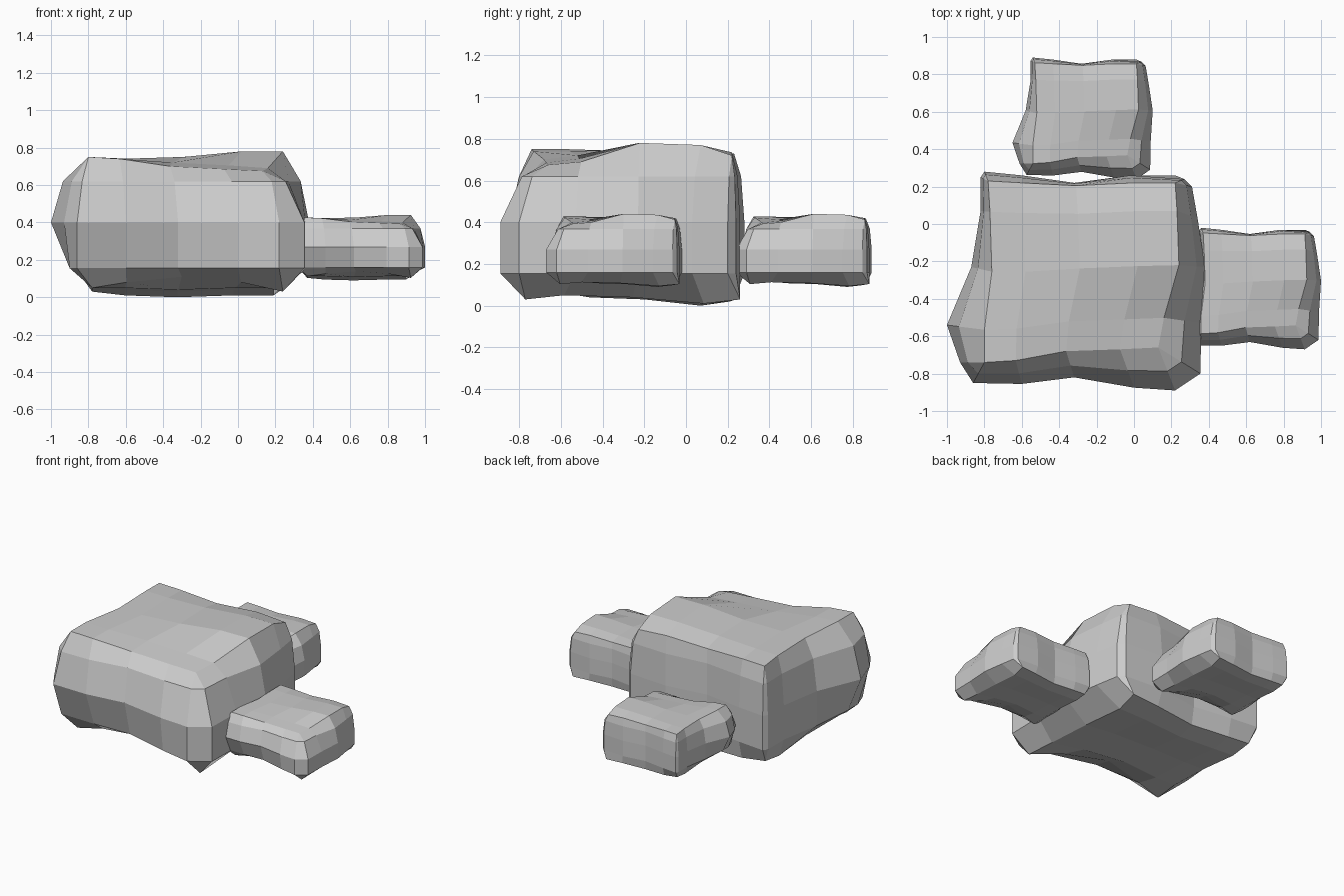
import bpy, bmesh
from mathutils import Vector

if "Cube" in bpy.data.objects:
    bpy.data.objects.remove(bpy.data.objects["Cube"])

# Widest outline of the boulder: five points per side (corners are chamfered)
OUTLINE = [(-.86, -.85), (-.6, -.855), (-.32, -.82), (0, -.875), (.22, -.89),
           (.355, -.8), (.36, -.53), (.38, -.23), (.34, .03), (.31, .2),
           (.27, .24), (-.02, .26), (-.32, .22), (-.6, .26), (-.8, .28),
           (-.82, .25), (-.82, .07), (-.87, -.23), (-1, -.54), (-.93, -.74)]
N = 5
FRAC_X = [0, .18, .47, .78, 1]
FRAC_Y = [0, .18, .5, .83, 1]
# Crease around the top face
LEFT = [-.8, -.8, -.76, -.77, -.78]
RIGHT = [.13, .16, .24, .23, .22]
FRONT = [-.74, -.73, -.68, -.67, -.66]
BACK = [.23, .22, .205, .22, .22]
TOP_Z = [[.75, .74, .70, .685, .675],
         [.75, .74, .72, .705, .69],
         [.74, .74, .75, .78, .78],
         [.74, .74, .75, .77, .77],
         [.73, .73, .72, .735, .72]]
# Underside, arched along the front
LOW_FRONT = [-.69, -.66, -.61, -.69, -.77]
LOW_BACK = [.22, .23, .21, .24, .26]
LOW_RIGHT = [.24, .2, .19, .19, .22]
LOW_FRONT_Z = [.05, .08, .11, .08, .03]
LOW_ROW = [0, .04, .03, 0, .02]
LOW_COL = [.03, .01, 0, .01, .01]
TUCK = [.09, .09, .06, .03, .0]
# Grid cells in the same order as the outline points
RIM = ([(0, i) for i in range(N)] + [(j, N - 1) for j in range(N)]
       + [(N - 1, i) for i in reversed(range(N))] + [(j, 0) for j in reversed(range(N))])


def lerp(a, b, t):
    return a + (b - a) * t


def cap_point(j, i, top):
    if top:
        return Vector((lerp(LEFT[j], RIGHT[j], FRAC_X[i]),
                       lerp(FRONT[i], BACK[i], FRAC_Y[j]), TOP_Z[j][i]))
    z = LOW_FRONT_Z[i] if j == 0 else LOW_ROW[j] + LOW_COL[i]
    return Vector((lerp(-.78, LOW_RIGHT[j], FRAC_X[i]),
                   lerp(LOW_FRONT[i], LOW_BACK[i], FRAC_Y[j]), z))


def rock(name, lo, hi):
    """Boulder shape fitted into the box lo..hi."""
    bm = bmesh.new()
    src_lo, src_hi = Vector((-1, -.89, 0)), Vector((.38, .28, .78))

    def add(p):
        return bm.verts.new([lerp(lo[k], hi[k], (p[k] - src_lo[k]) / (src_hi[k] - src_lo[k]))
                             for k in range(3)])

    # Top and bottom faces
    caps = [[[add(cap_point(j, i, top)) for i in range(N)] for j in range(N)]
            for top in (False, True)]
    for g in caps:
        for j in range(N - 1):
            for i in range(N - 1):
                bm.faces.new((g[j][i], g[j][i + 1], g[j + 1][i + 1], g[j + 1][i]))

    # Side rings between the two faces, leaning in more at the front
    low, mid, high = [], [], []
    for k, ((x, y), (j, i)) in enumerate(zip(OUTLINE, RIM)):
        t = cap_point(j, i, True)
        tuck = TUCK[i] if k < N or k == len(RIM) - 1 else 0
        low.append(add((max(x, -.9), y + tuck, .155)))
        mid.append(add((x, y, .4)))
        lean = .45 if k < 7 else .32
        high.append(add((lerp(x, t.x, lean), lerp(y, t.y, lean), .62)))
    rings = [[caps[0][j][i] for j, i in RIM], low, mid, high,
             [caps[1][j][i] for j, i in RIM]]
    count = len(RIM)
    for a, b in zip(rings, rings[1:]):
        for k in range(count):
            m = (k + 1) % count
            corners = list(dict.fromkeys((a[k], a[m], b[m], b[k])))
            bm.faces.new(corners)
    bmesh.ops.recalc_face_normals(bm, faces=bm.faces[:])
    mesh = bpy.data.meshes.new(name)
    bm.to_mesh(mesh)
    bm.free()
    obj = bpy.data.objects.new(name, mesh)
    bpy.context.collection.objects.link(obj)
    return obj


# One large boulder and two matching small stones
rock("large_boulder", (-1, -.89, 0), (.38, .28, .78))
rock("small_stone_back", (-.65, .24, .09), (.1, .89, .44))
rock("small_stone_right", (.25, -.67, .09), (1, -.02, .44))
